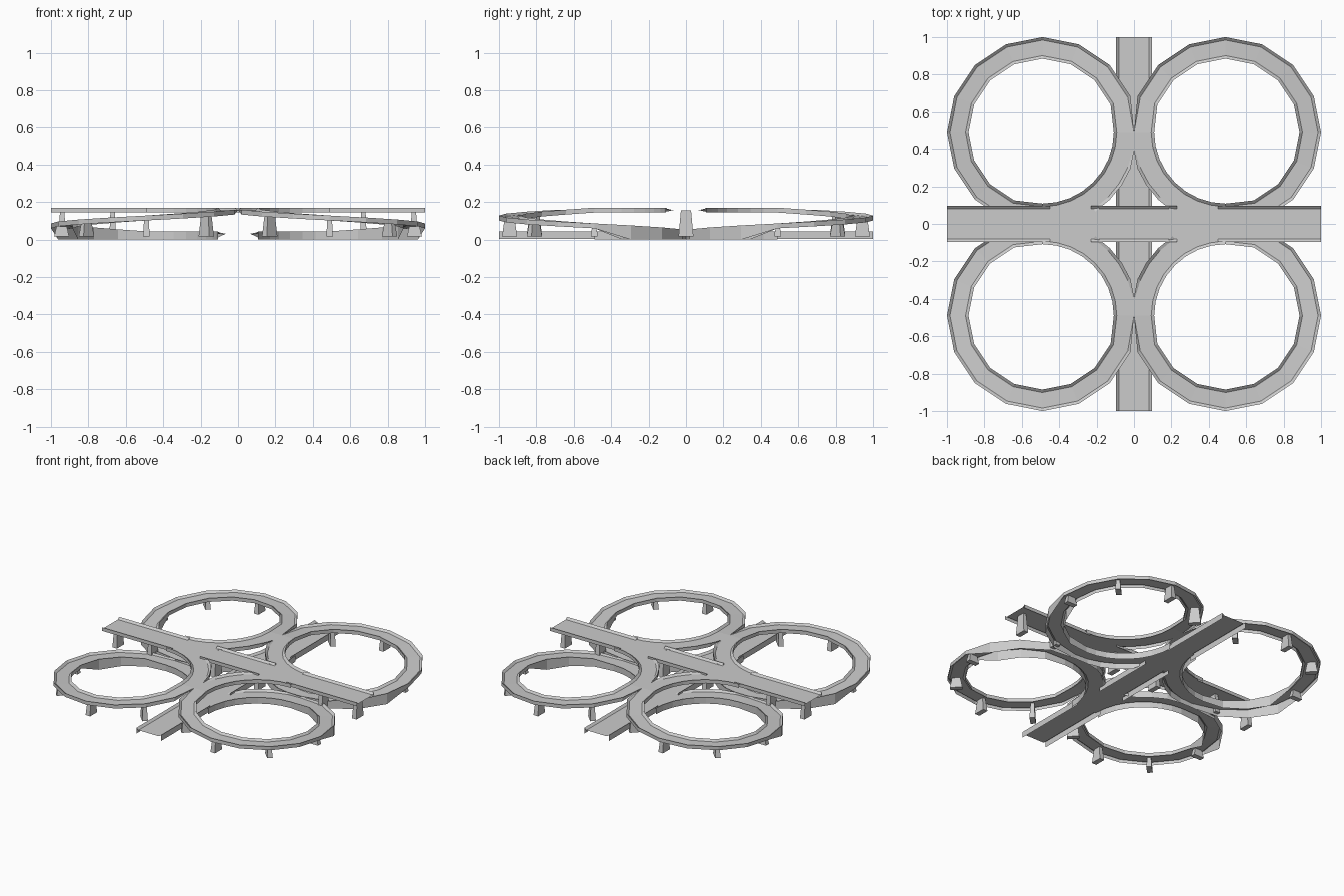
import bpy, bmesh
from math import cos, sin, radians

if "Cube" in bpy.data.objects:
    bpy.data.objects.remove(bpy.data.objects["Cube"])

HI, LO = 0.157, 0.031        # deck heights
CURB, LIP = 0.013, 0.016     # curb height and width
C, R_OUT = 0.49, 0.51        # loop centre and outer radius


def finish(name, bm, mirror=(False, False)):
    me = bpy.data.meshes.new(name)
    bm.to_mesh(me)
    bm.free()
    ob = bpy.data.objects.new(name, me)
    bpy.context.collection.objects.link(ob)
    if any(mirror):
        m = ob.modifiers.new("mirror", 'MIRROR')
        m.use_axis = (mirror[0], mirror[1], False)
        m.use_mirror_merge = False
    return ob


def strip(bm, sections):
    """Skin a list of cross-sections with flat faces."""
    rows = [[bm.verts.new(p) for p in s] for s in sections]
    for a, b in zip(rows, rows[1:]):
        for i in range(len(a) - 1):
            if (a[i].co - a[i + 1].co).length + (b[i].co - b[i + 1].co).length < 1e-5:
                continue
            bm.faces.new((a[i], a[i + 1], b[i + 1], b[i]))


def profile(a, b, deck, bottom, curb_a=True, curb_b=True):
    """Road cross-section: outer wall, sloped curb, deck, sloped curb, outer wall."""
    ta = deck + CURB if curb_a else deck
    tb = deck + CURB if curb_b else deck
    ba = bottom if curb_a else deck
    bb = bottom if curb_b else deck
    return [(a, ba), (a, ta), (a + LIP, deck), (b - LIP, deck), (b, tb), (b, bb)]


# straight roads, curbs left open where the loops merge
def road(name, along_x, deck, bottom):
    bm = bmesh.new()
    spans = [(-1, -.45, 1), (-.45, -.23, 0), (-.23, .23, 1), (.23, .45, 0), (.45, 1, 1)]
    for s, e, curb in spans:
        pr = profile(-.097, .097, deck, bottom, curb, curb)
        strip(bm, [[(t, w, z) if along_x else (w, t, z) for w, z in pr] for t in (s, e)])
    bmesh.ops.recalc_face_normals(bm, faces=bm.faces)
    finish(name, bm)


road("upper_road", True, HI, HI - .012)
road("lower_road", False, LO, .003)

# spiral loop ramp: high quarter, 270 degree descent, low quarter
angles = [270 - 11.25 * i for i in range(8)]
angles += [180 - 22.5 * i for i in range(12)]
angles += [-90 - 11.25 * i for i in range(9)]
sections = []
for ang in angles:
    t = min(max((180 - ang) / 270, 0), 1)
    deck = HI + (LO - HI) * t
    bottom = 0.0 if ang <= -22 else deck - .013
    ca, sa = cos(radians(ang)), sin(radians(ang))
    ox, oy = C + R_OUT * ca, C + R_OUT * sa
    merged = (ang > 180 and (oy < .1 or ox < .004)) or ang == 180 or (ang < -90 and ox < .1)
    r_in = .382 if t in (0, 1) else .395
    pr = profile(r_in, R_OUT, deck, bottom, True, not merged)
    sections.append([(max(C + r * ca, 0), max(C + r * sa, 0), z) for r, z in pr])
bm = bmesh.new()
strip(bm, sections)
bmesh.ops.recalc_face_normals(bm, faces=bm.faces)
finish("loop_ramp", bm, (True, True))


# tapered pillars
def pillar(bm, x, y, top, ang):
    ca, sa = cos(radians(ang)), sin(radians(ang))
    rings = []
    for z, u, v in ((.018, .04, .018), (top, .027, .012)):
        rings.append([bm.verts.new((x + i * u * ca - j * v * sa, y + i * u * sa + j * v * ca, z))
                      for i, j in ((-1, -1), (1, -1), (1, 1), (-1, 1))])
    lo, hi = rings
    bm.faces.new(lo[::-1])
    bm.faces.new(hi)
    for i in range(4):
        k = (i + 1) % 4
        bm.faces.new((lo[i], lo[k], hi[k], hi[i]))


bm = bmesh.new()
for ang in (0, 45, 90, 135):
    deck = HI + (LO - HI) * (180 - ang) / 270
    pillar(bm, C + .453 * cos(radians(ang)), C + .453 * sin(radians(ang)), deck - .002, ang)
finish("loop_pillars", bm, (True, True))

bm = bmesh.new()
for x in (.17, .67, .94):
    pillar(bm, x, 0, HI - .002, 90)
finish("upper_road_pillars", bm, (True, False))
